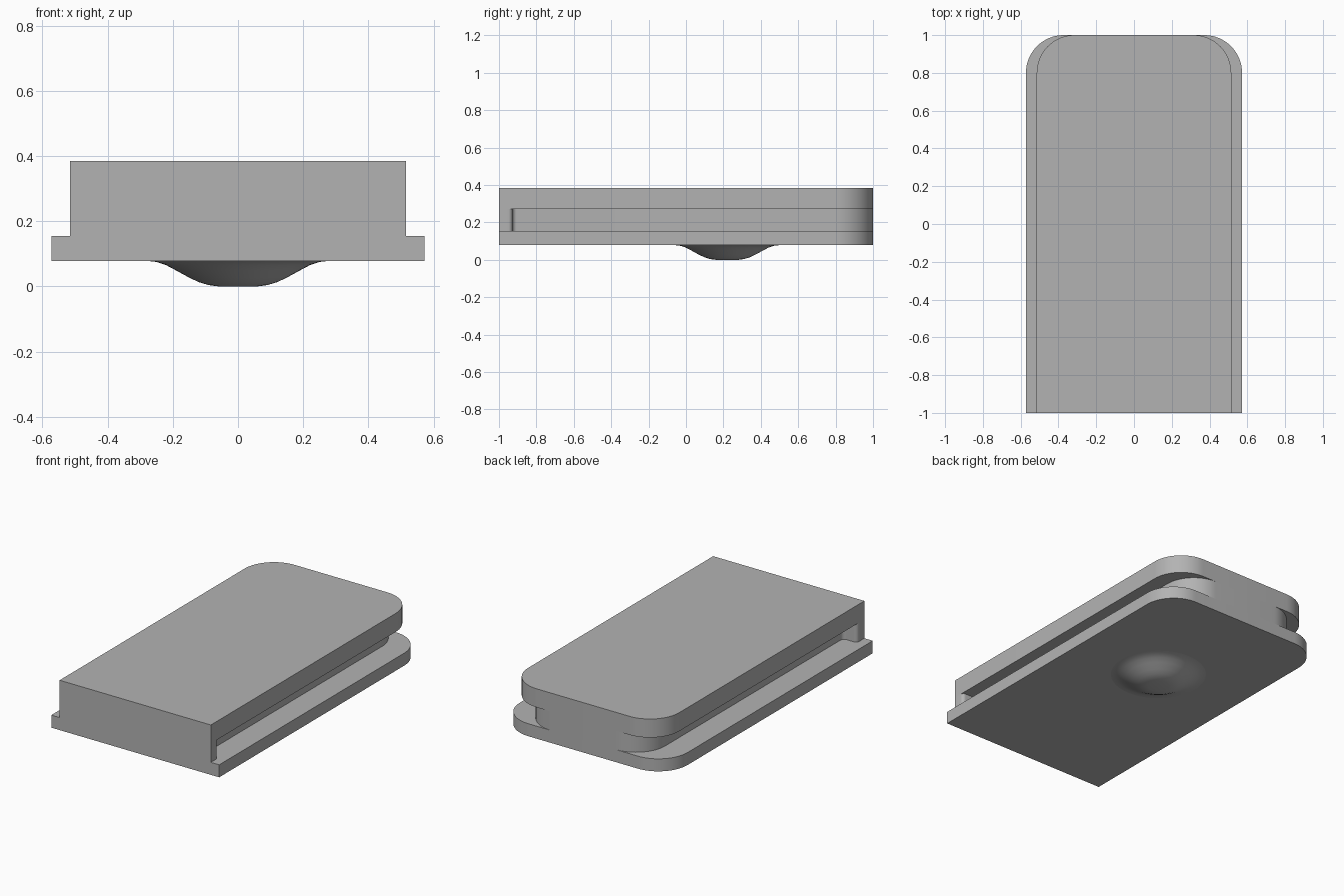
import bpy, bmesh
from math import sin, cos, radians, pi

cube = bpy.data.objects.get("Cube")
if cube:
    bpy.data.objects.remove(cube, do_unlink=True)

grey = bpy.data.materials.new("plain grey")
grey.use_nodes = True
colour = (0.45, 0.45, 0.45, 1)
grey.diffuse_color = colour
grey.node_tree.nodes["Principled BSDF"].inputs["Base Color"].default_value = colour

BACK_RADIUS = 0.2


def arc(cx, cy, r, start, end, steps=16):
    angles = [radians(start + (end - start) * i / steps) for i in range(steps + 1)]
    return [(cx + r * cos(a), cy + r * sin(a)) for a in angles]


def finish(name, bm, angle=35):
    bmesh.ops.recalc_face_normals(bm, faces=bm.faces)
    mesh = bpy.data.meshes.new(name)
    bm.to_mesh(mesh)
    bm.free()
    mesh.materials.append(grey)
    obj = bpy.data.objects.new(name, mesh)
    bpy.context.collection.objects.link(obj)
    bpy.ops.object.select_all(action='DESELECT')
    obj.select_set(True)
    bpy.context.view_layer.objects.active = obj
    bpy.ops.object.shade_smooth_by_angle(angle=radians(angle))
    return obj


def slab(name, half_outline, z0, z1):
    """Mirror half an outline across x and extrude it upwards."""
    outline = half_outline + [(-x, y) for x, y in reversed(half_outline)]
    bm = bmesh.new()
    face = bm.faces.new([bm.verts.new((x, y, z0)) for x, y in outline])
    grown = bmesh.ops.extrude_face_region(bm, geom=[face], use_keep_orig=True)
    top = [v for v in grown["geom"] if isinstance(v, bmesh.types.BMVert)]
    bmesh.ops.translate(bm, verts=top, vec=(0, 0, z1 - z0))
    return finish(name, bm)


def back_corner(half_width):
    return arc(half_width - BACK_RADIUS, 1 - BACK_RADIUS, BACK_RADIUS, 0, 90)


# Wide base plate and narrower top plate, rounded at the back
base_w, top_w, core_w = 0.572, 0.515, 0.42
slab("base_plate", [(base_w, -1)] + back_corner(base_w), 0.078, 0.155)
slab("top_plate", [(top_w, -1)] + back_corner(top_w), 0.271, 0.385)

# Core between the side grooves, flaring into the front end wall
f = 0.0225
core = [(top_w, -1)]
core += arc(top_w - f, -0.95, f, 0, 90, 8)
core += arc(core_w + f, -0.95 + 2 * f, f, 270, 180, 8)
core += back_corner(core_w)
slab("grooved_core", core, 0.155, 0.271)

# Bell-shaped bump under the base
profile = [(0.275, 0.078), (0.25, 0.075), (0.22, 0.065), (0.19, 0.049),
           (0.15, 0.027), (0.12, 0.013), (0.09, 0.004), (0.06, 0), (0, 0)]
bm = bmesh.new()
verts = [bm.verts.new((r, 0.22, z)) for r, z in profile]
edges = [bm.edges.new(pair) for pair in zip(verts, verts[1:])]
bmesh.ops.spin(bm, geom=verts + edges, cent=(0, 0.22, 0), axis=(0, 0, 1),
               angle=2 * pi, steps=64)
bmesh.ops.remove_doubles(bm, verts=bm.verts, dist=0.0005)
bump = finish("underside_bump", bm, 60)
# Keep the open shell facing downwards
if sum(p.normal.z for p in bump.data.polygons) > 0:
    bump.data.flip_normals()
